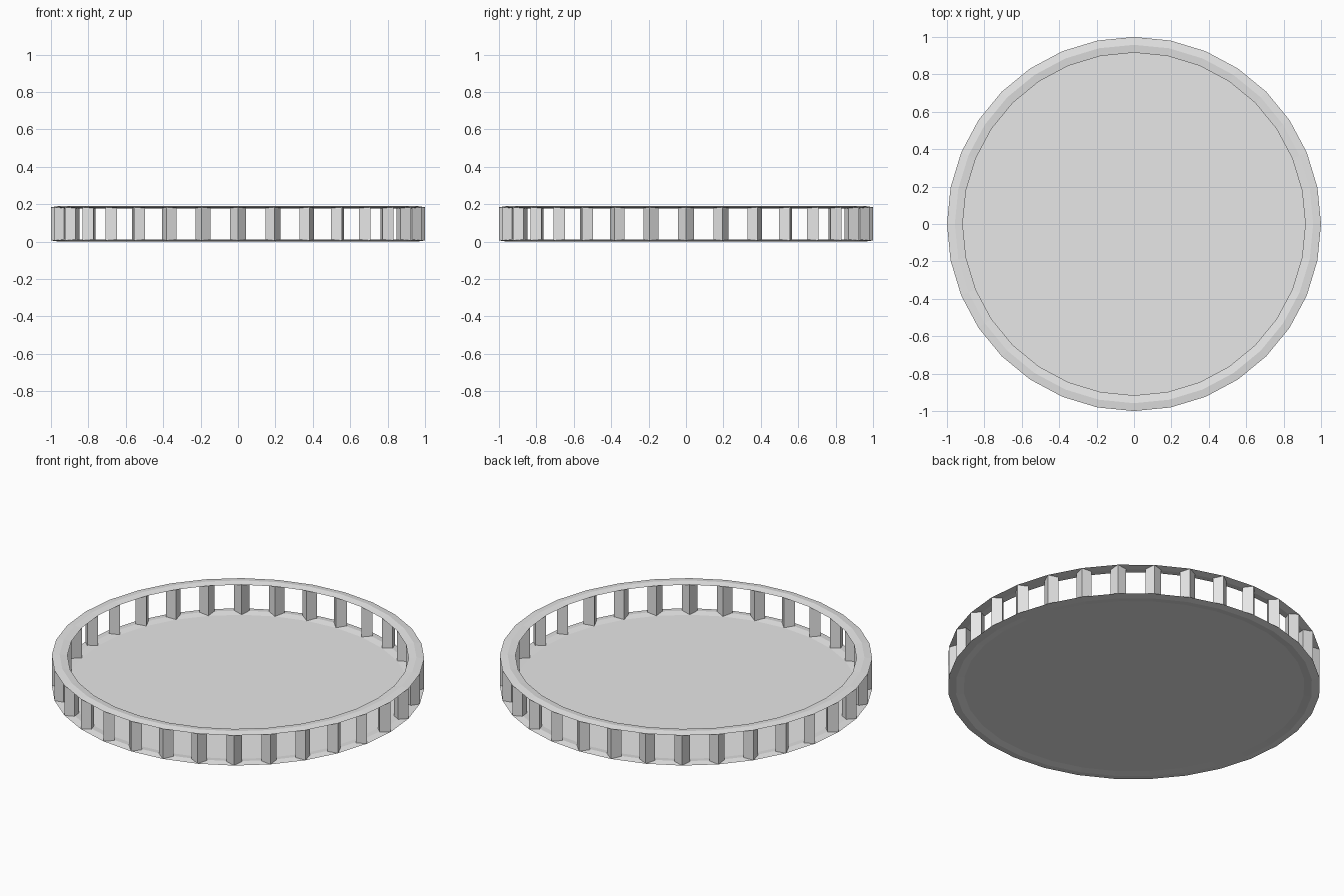
import bpy, bmesh
from math import cos, sin, tau

cube = bpy.data.objects.get("Cube")
if cube:
    bpy.data.objects.remove(cube, do_unlink=True)

SIDES = 32
RADIUS, HALF_W, HALF_H = 0.958, 0.042, 0.006   # ring centre line and diamond section
LOW, HIGH = HALF_H, 0.184                      # ring heights

grey = bpy.data.materials.new("light grey")
grey.use_nodes = True
colour = (0.8, 0.8, 0.8, 1)
grey.diffuse_color = colour
grey.node_tree.nodes["Principled BSDF"].inputs["Base Color"].default_value = colour


def finish(name, bm):
    bmesh.ops.recalc_face_normals(bm, faces=bm.faces)
    mesh = bpy.data.meshes.new(name)
    bm.to_mesh(mesh)
    bm.free()
    mesh.materials.append(grey)
    bpy.context.collection.objects.link(bpy.data.objects.new(name, mesh))


def polar(r, a, z):
    return (r * cos(a), r * sin(a), z)


# Flattened ring with a diamond cross-section
def ring(name, z):
    bm = bmesh.new()
    section = [(HALF_W, 0), (0, HALF_H), (-HALF_W, 0), (0, -HALF_H)]
    loops = [[bm.verts.new(polar(RADIUS + dr, tau * i / SIDES, z + dz))
              for dr, dz in section] for i in range(SIDES)]
    for i in range(SIDES):
        a, b = loops[i], loops[(i + 1) % SIDES]
        for j in range(4):
            k = (j + 1) % 4
            bm.faces.new((a[j], b[j], b[k], a[k]))
    finish(name, bm)


ring("bottom_ring", LOW)
ring("top_ring", HIGH)

# Floor disc inside the bottom ring
bm = bmesh.new()
bm.faces.new([bm.verts.new(polar(RADIUS, tau * i / SIDES, LOW)) for i in range(SIDES)])
finish("floor", bm)

# Square posts, one at every ring corner, turned edge outward
bm = bmesh.new()
for i in range(SIDES):
    a = tau * i / SIDES
    ends = []
    for z in (LOW, HIGH):
        ends.append([bm.verts.new((RADIUS * cos(a) + HALF_W * cos(a + q * tau / 4),
                                   RADIUS * sin(a) + HALF_W * sin(a + q * tau / 4), z))
                     for q in range(4)])
    for j in range(4):
        k = (j + 1) % 4
        bm.faces.new((ends[0][j], ends[0][k], ends[1][k], ends[1][j]))
    bm.faces.new(ends[0])
    bm.faces.new(ends[1])
finish("posts", bm)
